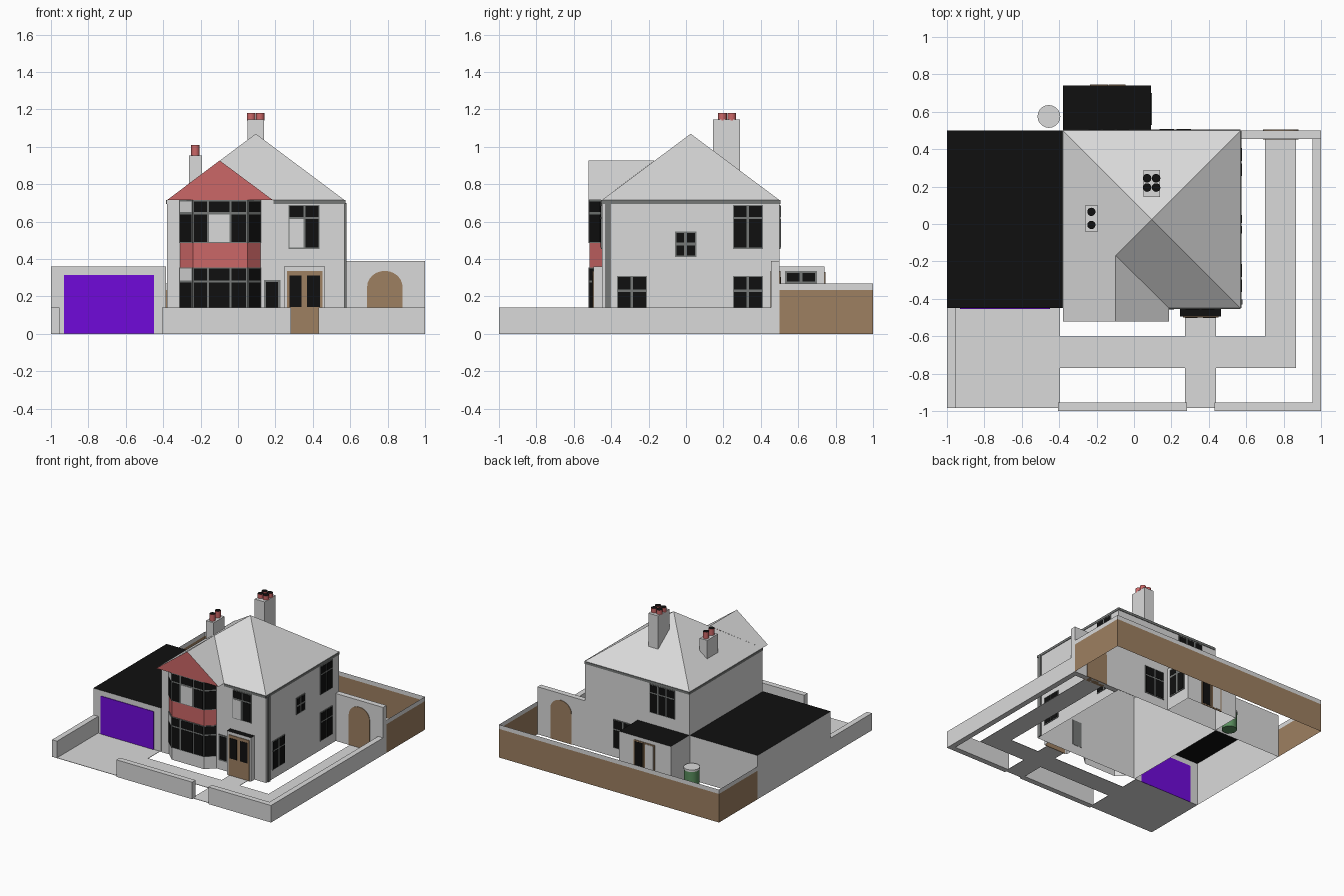
import bpy, bmesh, math
from mathutils import Matrix, Vector

cube = bpy.data.objects.get("Cube")
if cube:
    bpy.data.objects.remove(cube)


def material(name, r, g, b):
    m = bpy.data.materials.new(name)
    m.use_nodes = True
    m.diffuse_color = (r, g, b, 1)
    m.node_tree.nodes["Principled BSDF"].inputs["Base Color"].default_value = (r, g, b, 1)
    return m


GREY = material("light_grey", .7, .7, .7)
BLACK = material("black", .005, .005, .005)
RED = material("tile_red", .6, .135, .135)
BROWN = material("wood_brown", .34, .215, .12)
FRAME = material("frame_grey", .18, .19, .185)
PURPLE = material("purple", .16, .003, .7)
GREEN = material("barrel_green", .1, .27, .11)


def finish(name, bm, mats):
    bmesh.ops.recalc_face_normals(bm, faces=bm.faces)
    me = bpy.data.meshes.new(name)
    bm.to_mesh(me)
    bm.free()
    for m in mats:
        me.materials.append(m)
    ob = bpy.data.objects.new(name, me)
    bpy.context.collection.objects.link(ob)
    return ob


def box(name, x, y, z, mat, top=None, shell=False, lid=True):
    """Box from ranges; top recolours the upper face, shell drops the floor."""
    bm = bmesh.new()
    size = Matrix.Diagonal((x[1] - x[0], y[1] - y[0], z[1] - z[0], 1))
    mid = Matrix.Translation((sum(x) / 2, sum(y) / 2, sum(z) / 2))
    bmesh.ops.create_cube(bm, size=1, matrix=mid @ size)
    bm.normal_update()
    drop = []
    for f in bm.faces:
        if f.normal.z > .5:
            f.material_index = 1 if top else 0
            if not lid:
                drop.append(f)
        elif f.normal.z < -.5 and shell:
            drop.append(f)
    bmesh.ops.delete(bm, geom=drop, context='FACES')
    return finish(name, bm, [mat, top or mat])


def mesh(name, verts, faces, mat):
    bm = bmesh.new()
    vs = [bm.verts.new(v) for v in verts]
    for f in faces:
        bm.faces.new([vs[i] for i in f])
    return finish(name, bm, [mat])


def plate(bm, origin, u, us, zs, ds, index):
    """Thin slab on a wall running along u, ds measured outward."""
    u = Vector(u).normalized()
    n = u.cross(Vector((0, 0, 1)))
    mid = Vector(origin) + u * sum(us) / 2 + n * sum(ds) / 2 + Vector((0, 0, sum(zs) / 2))
    basis = Matrix((u * (us[1] - us[0]), n * (ds[1] - ds[0]), (0, 0, zs[1] - zs[0])))
    geo = bmesh.ops.create_cube(bm, size=1, matrix=Matrix.Translation(mid) @ basis.transposed().to_4x4())
    for f in {f for v in geo["verts"] for f in v.link_faces}:
        f.material_index = index


def window(name, origin, u, cols, rows, light=(), frame=FRAME, bar=.006):
    """Framed grid of panes; cells listed in light are pale."""
    bm = bmesh.new()
    plate(bm, origin, u, (cols[0], cols[-1]), (rows[0], rows[-1]), (-.002, .005), 0)
    for i in range(len(cols) - 1):
        for j in range(len(rows) - 1):
            plate(bm, origin, u, (cols[i] + bar, cols[i + 1] - bar),
                  (rows[j] + bar, rows[j + 1] - bar), (.003, .007), 2 if (i, j) in light else 1)
    return finish(name, bm, [frame, BLACK, GREY])


def cylinder(name, x, y, r, z0, z1, mat, top):
    bm = bmesh.new()
    bmesh.ops.create_cone(bm, cap_ends=True, segments=20, radius1=r, radius2=r, depth=z1 - z0,
                          matrix=Matrix.Translation((x, y, (z0 + z1) / 2)))
    bm.normal_update()
    for f in bm.faces:
        f.material_index = int(f.normal.z > .5)
        f.smooth = abs(f.normal.z) < .5
    return finish(name, bm, [mat, top])


# House walls and eaves
L, R, F, B, EAVE = -.38, .57, -.45, .5, .715
box("house_walls", (L, R), (F, B), (0, EAVE), GREY, shell=True, lid=False)
bm = bmesh.new()
for o, u, a, b in (((0, F, 0), (1, 0, 0), .19, R), ((R, 0, 0), (0, 1, 0), F, B),
                   ((0, B, 0), (-1, 0, 0), -R, -L), ((L, 0, 0), (0, -1, 0), -B, -F)):
    plate(bm, o, u, (a, b), (.695, EAVE), (0, .004), 0)
finish("eaves_gutter", bm, [FRAME])

# Main hipped roof
mesh("main_roof", [(L, F, EAVE), (R, F, EAVE), (R, B, EAVE), (L, B, EAVE), (.095, .025, 1.07)],
     [(0, 1, 4), (1, 2, 4), (2, 3, 4), (3, 0, 4)], GREY)

# Front gable roof over the bay
GX, GR, GF, GZ = -.098, .187, -.52, .927
mesh("gable_roof", [(L, GF, EAVE), (GX, GF, GZ), (GR, GF, EAVE), (GR, F, EAVE), (GX, -.168, GZ), (L, F, EAVE)],
     [(0, 1, 4, 5), (1, 2, 3, 4), (0, 5, 3, 2)], GREY)
mesh("gable_front", [(L, GF, EAVE), (GR, GF, EAVE), (GX, GF, GZ)], [(0, 1, 2)], RED)

# Bay walls: grey with a red band between storeys
bay = [Vector(p) for p in ((-.31, F, 0), (-.24, -.515, 0), (.05, -.515, 0), (.12, F, 0))]
for name, z0, z1, mat in (("bay_base", 0, .355, GREY), ("bay_tile_band", .355, .485, RED),
                          ("bay_upper", .485, EAVE, GREY)):
    mesh(name, [p + Vector((0, 0, z)) for z in (z0, z1) for p in bay],
         [(i, i + 1, i + 5, i + 4) for i in range(3)], mat)

# Bay windows on each facet
for k, side in enumerate(("left", "middle", "right")):
    p, q = bay[k], bay[k + 1]
    w = (q - p).length
    cols = (0, .08, .2, w) if k == 1 else (0, w)
    for level, rows in (("lower", (.1, .28, .355)), ("upper", (.485, .645, EAVE))):
        pale = [(0, 1)] if k == 0 else [(1, 0)] if k == 1 and level == "upper" else []
        window(f"bay_window_{level}_{side}", p, q - p, cols, rows, pale)

# Windows of the front wall
front, side, back = ((0, F, 0), (1, 0, 0)), ((R, 0, 0), (0, 1, 0)), ((0, B, 0), (-1, 0, 0))
tall, low = (.455, .62, .69), (.075, .23, .31)
window("front_upper_window", *front, (.27, .355, .437), tall, [(0, 0)])
window("hall_window", *front, (.14, .226), (.075, .288), bar=.011)

# Windows of the side wall
window("side_upper_window", *side, (.25, .33, .412), tall)
window("side_landing_window", *side, (-.06, -.003, .055), (.41, .48, .548), bar=.008)
window("side_front_window", *side, (-.37, -.29, -.208), low)
window("side_back_window", *side, (.25, .33, .412), low)
bm = bmesh.new()
plate(bm, *side, (-.43, -.405), (0, .7), (0, .009), 0)
finish("drainpipe", bm, [FRAME])

# Windows of the back wall
window("back_upper_window", *back, (.02, .097, .173, .25), tall)
window("back_lower_window", *back, (-.31, -.22, -.13), low)

# Porch and front door
box("porch", (.245, .465), (-.495, F), (0, .36), GREY, top=BLACK, shell=True)
window("front_door", (0, -.495, 0), (1, 0, 0), (.262, .354, .452), (.13, .325), frame=BROWN, bar=.014)
box("front_door_panel", (.262, .452), (-.5, -.494), (0, .335), BROWN)

# Garage
box("garage", (-1, -.385), (F, B), (0, .36), GREY, top=BLACK, shell=True)
bm = bmesh.new()
plate(bm, *front, (-.93, -.45), (0, .315), (-.002, .005), 0)
finish("garage_door", bm, [PURPLE])

# Rear extension with its door and windows
box("extension", (L, .09), (B, .74), (0, .36), GREY, top=BLACK, shell=True)
rear = ((0, .74, 0), (-1, 0, 0))
window("extension_back_door", *rear, (.045, .135), (0, .33), frame=BROWN, bar=.01)
window("extension_back_panel", *rear, (.14, .235), (0, .33), [(0, 0)], frame=BROWN, bar=.01)
window("extension_side_window", (.09, 0, 0), (0, 1, 0), (.53, .615, .7), (.1, .27, .335), bar=.009)

# Chimneys and pots
box("back_chimney", (.05, .14), (.145, .29), (.8, 1.145), GREY)
for i, x in enumerate((.07, .118)):
    for j, y in enumerate((.195, .245)):
        cylinder(f"back_chimney_pot_{i}{j}", x, y, .023, 1.14, 1.18, RED, BLACK)
box("side_chimney", (-.262, -.193), (-.04, .1), (.7, .955), GREY)
for i, y in enumerate((-.005, .065)):
    cylinder(f"side_chimney_pot_{i}", -.228, y, .022, .95, 1.01, RED, BLACK)

# Garden walls
H = (0, .14)
box("front_wall_left", (-.405, .283), (-1, -.955), H, GREY)
box("front_wall_right", (.43, 1), (-1, -.955), H, GREY)
box("side_wall", (.955, 1), (-.955, .455), H, GREY)
box("drive_wall", (-1, -.955), (-.985, F), H, GREY)
box("gate_wall", (R, 1), (.455, B), (0, .39), GREY)

# Arched garden gate through the wall
arch = [(.69, 0), (.88, 0)]
arch += [(.785 + .095 * math.cos(a), .25 + .087 * math.sin(a)) for a in (math.pi * i / 12 for i in range(13))]
n = len(arch)
mesh("arched_gate", [(x, y, z) for y in (.451, .504) for x, z in arch],
     [range(n), range(n, 2 * n)] + [(i, (i + 1) % n, (i + 1) % n + n, i + n) for i in range(n)], BROWN)

# Back garden fence: boards with a pale top rail
corners = [(1, B), (1, 1), (-1, 1), (-1, B)]
for name, z0, z1, mat in (("fence_boards", 0, .235, BROWN), ("fence_rail", .235, .27, GREY)):
    mesh(name, [(x, y, z) for z in (z0, z1) for x, y in corners],
         [(i, i + 1, i + 5, i + 4) for i in range(3)], mat)

# Driveway and paths
G = (0, .003)
box("driveway", (-.955, -.395), (-.985, F), G, GREY)
box("cross_path", (-.395, .867), (-.77, -.602), G, GREY)
box("gate_path", (.273, .438), (-.985, -.77), G, GREY)
box("door_path", (.273, .438), (-.602, -.495), G, GREY)
box("side_path", (.7, .867), (-.602, .455), G, GREY)

# Water barrel
cylinder("barrel", -.455, .575, .057, 0, .135, GREEN, GREEN)
cylinder("barrel_lid", -.455, .575, .061, .135, .152, GREY, GREY)
